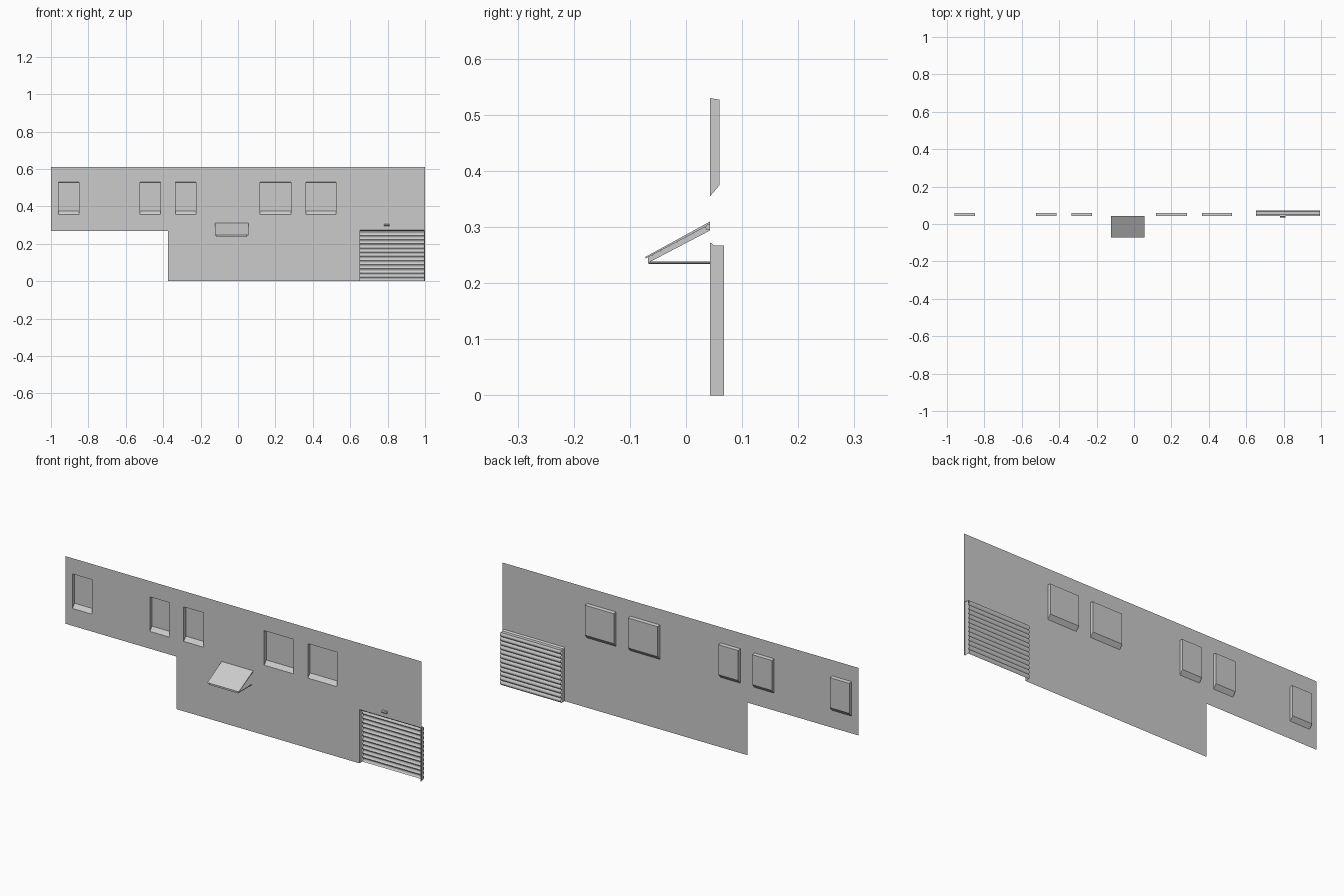
import bpy, bmesh, math
from mathutils import Vector

if "Cube" in bpy.data.objects:
    bpy.data.objects.remove(bpy.data.objects["Cube"])

WALL_Y = 0.043


def make(name, verts, faces, smooth=False):
    me = bpy.data.meshes.new(name)
    me.from_pydata(verts, [], faces)
    me.update()
    for p in me.polygons:
        p.use_smooth = smooth
    ob = bpy.data.objects.new(name, me)
    bpy.context.collection.objects.link(ob)
    return ob


def prism(name, profile, x0, x1):
    """Closed solid: (y, z) profile extruded along x."""
    n = len(profile)
    verts = [(x, y, z) for x in (x0, x1) for y, z in profile]
    faces = [(i, (i + 1) % n, n + (i + 1) % n, n + i) for i in range(n)]
    faces += [tuple(range(n)), tuple(reversed(range(n, 2 * n)))]
    ob = make(name, verts, faces)
    bm = bmesh.new()
    bm.from_mesh(ob.data)
    bmesh.ops.recalc_face_normals(bm, faces=bm.faces)
    bm.to_mesh(ob.data)
    bm.free()
    return ob


def rod(name, x, z, y0, y1, r):
    bpy.ops.mesh.primitive_cylinder_add(vertices=10, radius=r, depth=y1 - y0,
                                        location=(x, (y0 + y1) / 2, z),
                                        rotation=(math.pi / 2, 0, 0))
    ob = bpy.context.object
    ob.name = name
    bpy.ops.object.shade_smooth_by_angle()
    return ob


# Openings: x0, x1, z0, z1
win_z = (0.355, 0.53)
win_x = [(-0.96, -0.85), (-0.525, -0.415), (-0.335, -0.225),
         (0.117, 0.283), (0.363, 0.525)]
door = (0.652, 0.995, 0.0, 0.273)
holes = [(a, b, *win_z) for a, b in win_x] + [door]

# Stepped wall sheet, a grid of panels that skips the openings
xs = sorted({-1.0, -0.375, 1.0} | {v for h in holes for v in h[:2]})
zs = sorted({0.0, 0.267, 0.61} | {v for h in holes for v in h[2:]})
verts = [(x, WALL_Y, z) for z in zs for x in xs]
faces = []
for j in range(len(zs) - 1):
    for i in range(len(xs) - 1):
        cx, cz = (xs[i] + xs[i + 1]) / 2, (zs[j] + zs[j + 1]) / 2
        if cx < -0.375 and cz < 0.267:
            continue
        if any(h[0] < cx < h[1] and h[2] < cz < h[3] for h in holes):
            continue
        a = j * len(xs) + i
        faces.append((a, a + 1, a + 1 + len(xs), a + len(xs)))
wall = make("facade_wall", verts, faces)
bm = bmesh.new()
bm.from_mesh(wall.data)
bmesh.ops.delete(bm, geom=[v for v in bm.verts if not v.link_faces], context='VERTS')
bm.to_mesh(wall.data)
bm.free()


# Recessed windows with sloping sills
def window(i, x0, x1):
    z0, z1 = win_z
    front = [(x0, WALL_Y, z0), (x1, WALL_Y, z0), (x1, WALL_Y, z1), (x0, WALL_Y, z1)]
    y, zs_ = 0.06, z0 + 0.02
    back = [(x0, y, zs_), (x1, y, zs_), (x1, y, z1 - 0.003), (x0, y, z1 - 0.003)]
    fs = [(k, (k + 1) % 4, 4 + (k + 1) % 4, 4 + k) for k in range(4)]
    make(f"window_{i}", front + back, fs + [(4, 5, 6, 7)])


for i, (a, b) in enumerate(win_x, 1):
    window(i, a, b)

# Garage door surround: left jamb, right jamb, chamfered head
x0, x1, _, dz = door
ring = [(WALL_Y, dz), (0.05, 0.267), (0.068, 0.267)]
v = [(x, y, z) for x in (x0, x1) for y, z in ring]
v += [(x, y, 0) for x in (x0, x1) for y in (WALL_Y, 0.068)]
make("garage_door_surround", v,
     [(0, 1, 4, 3), (1, 2, 5, 4), (6, 7, 2, 1, 0), (8, 3, 4, 5, 9)])

# Roller shutter: rounded slats bulging to the back
slats, steps, top = 12, 8, 0.267
prof = []
for s in range(slats):
    for k in range(steps):
        t = (s + k / steps) / slats
        prof.append((0.066 + 0.006 * math.sin(math.pi * k / steps), t * top))
prof.append((0.068, top))
v = [(x, y, z) for y, z in prof for x in (x0, x1)]
shutter = make("roller_shutter", v,
               [(2 * i, 2 * i + 1, 2 * i + 3, 2 * i + 2) for i in range(len(prof) - 1)], True)
bpy.context.view_layer.objects.active = shutter
shutter.select_set(True)
bpy.ops.object.shade_smooth_by_angle()

# Small lamp over the garage door
prism("door_lamp", [(WALL_Y, 0.295), (0.037, 0.295), (0.034, 0.299),
                    (0.037, 0.304), (WALL_Y, 0.306)], 0.78, 0.81)

# Awning: sloping roof sheet, side beams, front beam, stay rods
prism("awning_roof", [(WALL_Y, 0.310), (-0.072, 0.247), (-0.072, 0.244), (WALL_Y, 0.305)],
      -0.122, 0.055)
side = [(WALL_Y, 0.305), (-0.068, 0.246), (-0.068, 0.236), (WALL_Y, 0.294)]
for label, a in (("left", -0.115), ("right", 0.043)):
    prism(f"awning_{label}_beam", side, a, a + 0.005)
    rod(f"awning_{label}_stay", a + 0.0025, 0.2365, -0.067, WALL_Y, 0.002)
prism("awning_front_beam", [(-0.068, 0.246), (-0.068, 0.236), (-0.063, 0.238), (-0.063, 0.248)],
      -0.11, 0.043)
prism("awning_wall_beam", [(WALL_Y, 0.305), (WALL_Y, 0.294), (0.038, 0.292), (0.038, 0.302)],
      -0.11, 0.043)
